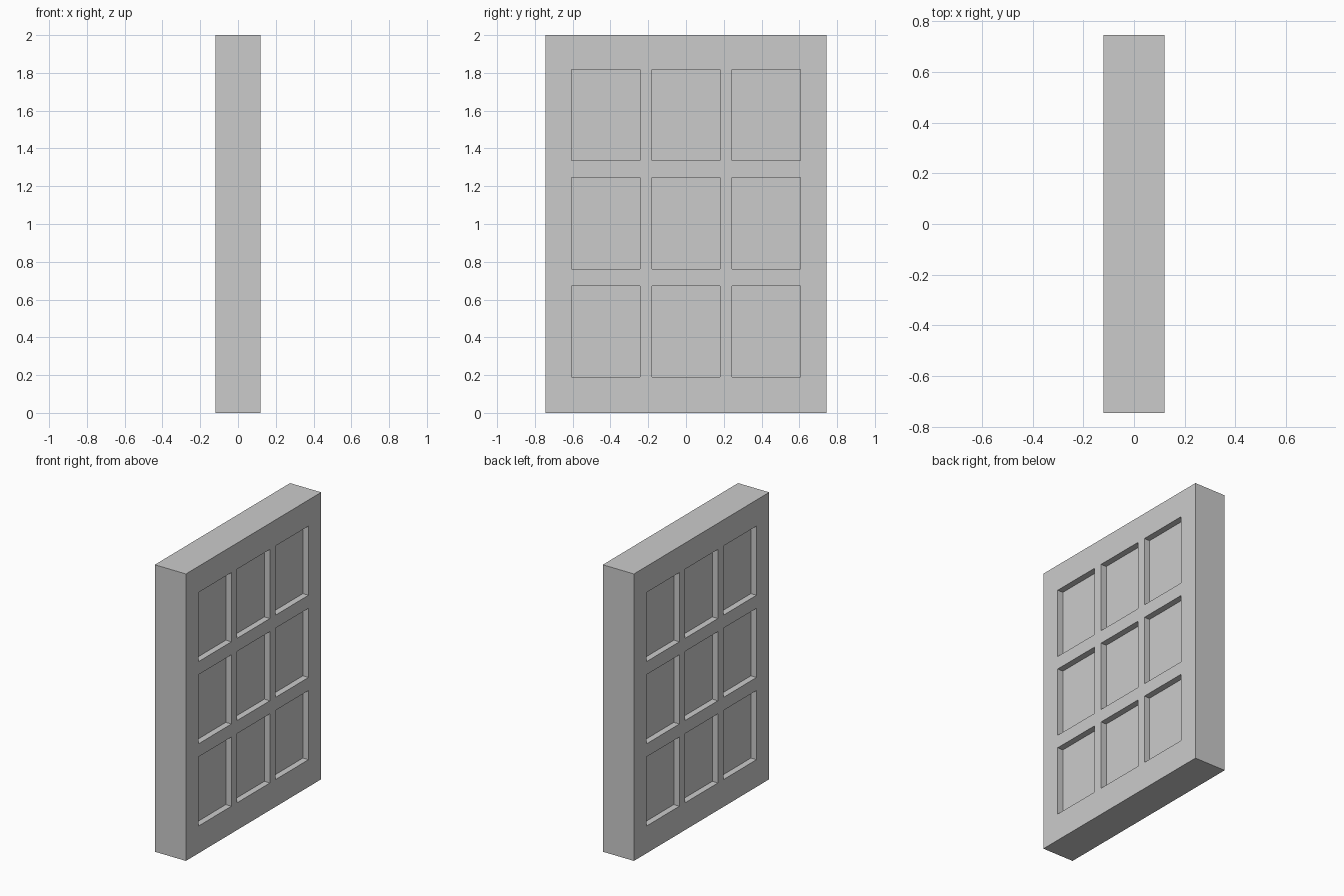
import bpy
import bmesh
from mathutils import Vector

if "Cube" in bpy.data.objects:
    bpy.data.objects.remove(bpy.data.objects["Cube"])

HALF_THICK = 0.12
RECESS = 0.043
Y_LINES = [-0.745, -0.605, -0.244, -0.18, 0.18, 0.244, 0.605, 0.745]
Z_LINES = [0.0, 0.19, 0.672, 0.763, 1.245, 1.336, 1.818, 2.0]

bm = bmesh.new()

# Grid of frame bars and panes on the -x side
grid = [[bm.verts.new((-HALF_THICK, y, z)) for z in Z_LINES] for y in Y_LINES]
for i in range(len(Y_LINES) - 1):
    for j in range(len(Z_LINES) - 1):
        bm.faces.new((grid[i][j], grid[i + 1][j], grid[i + 1][j + 1], grid[i][j + 1]))

# Thicken into a slab
ext = bmesh.ops.extrude_face_region(bm, geom=bm.faces[:], use_keep_orig=True)
moved = [g for g in ext["geom"] if isinstance(g, bmesh.types.BMVert)]
bmesh.ops.translate(bm, verts=moved, vec=(2 * HALF_THICK, 0, 0))
bmesh.ops.recalc_face_normals(bm, faces=bm.faces[:])


def is_pane(face):
    c = face.calc_center_median()
    in_bay = lambda v, lines: any(lines[k] < v < lines[k + 1] for k in (1, 3, 5))
    return abs(face.normal.x) > 0.9 and in_bay(c.y, Y_LINES) and in_bay(c.z, Z_LINES)


# Sink the nine panes on both sides
for face in [f for f in bm.faces if is_pane(f)]:
    inward = Vector((-RECESS if face.calc_center_median().x > 0 else RECESS, 0, 0))
    new = bmesh.ops.extrude_face_region(bm, geom=[face])
    bmesh.ops.translate(bm, vec=inward,
                        verts=[g for g in new["geom"] if isinstance(g, bmesh.types.BMVert)])
    if face.is_valid:
        bmesh.ops.delete(bm, geom=[face], context='FACES_ONLY')

# Merge coplanar frame strips and fix normals
bmesh.ops.dissolve_limit(bm, angle_limit=0.01, verts=bm.verts[:], edges=bm.edges[:])
bmesh.ops.recalc_face_normals(bm, faces=bm.faces[:])

mesh = bpy.data.meshes.new("window_panel")
bm.to_mesh(mesh)
bm.free()
panel = bpy.data.objects.new("window_panel", mesh)
bpy.context.collection.objects.link(panel)
